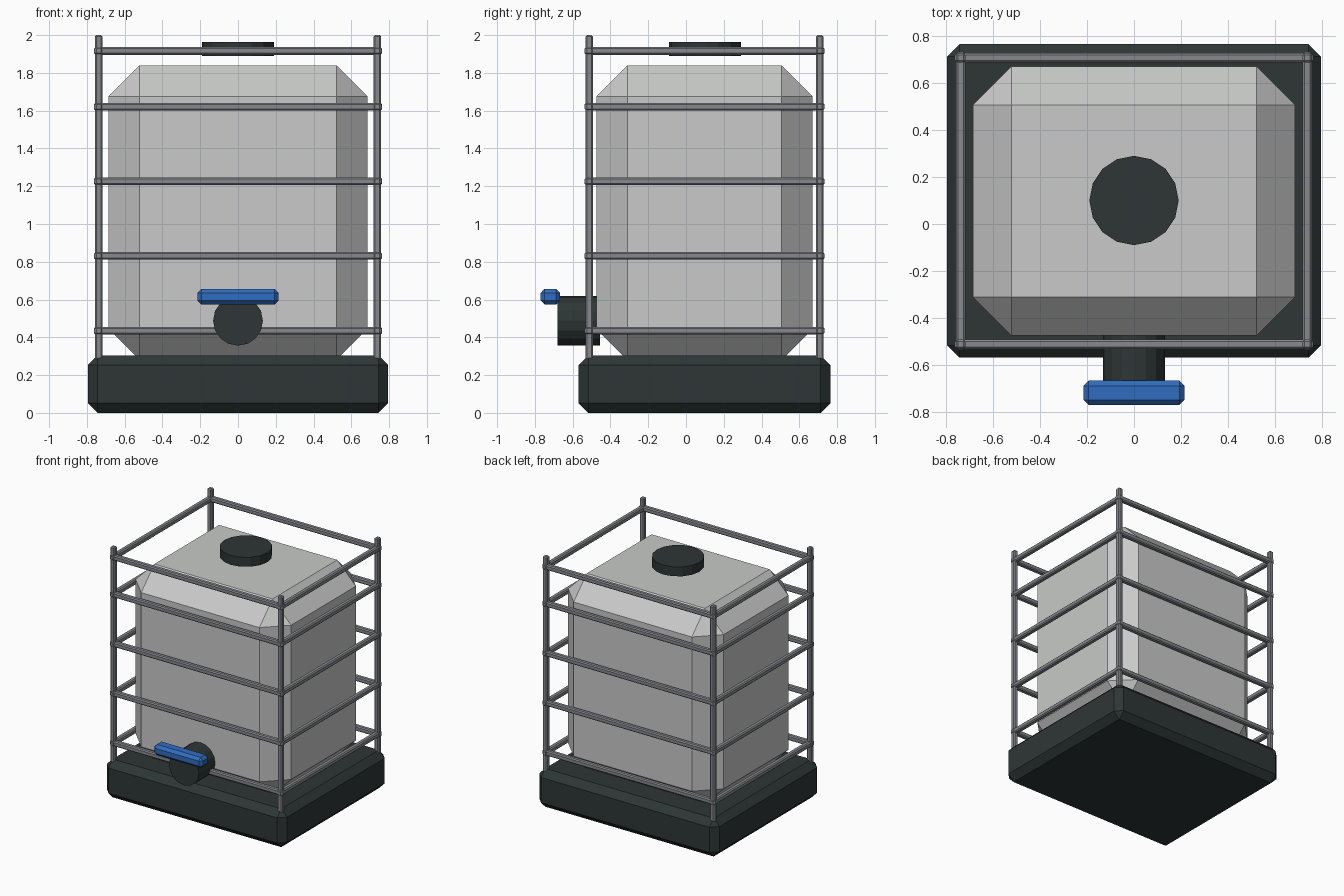
import bpy
import bmesh
from math import radians
from mathutils import Matrix

cube = bpy.data.objects.get("Cube")
if cube:
    bpy.data.objects.remove(cube, do_unlink=True)


def material(name, rgb):
    mat = bpy.data.materials.new(name)
    mat.use_nodes = True
    mat.diffuse_color = (*rgb, 1)
    mat.node_tree.nodes["Principled BSDF"].inputs["Base Color"].default_value = (*rgb, 1)
    return mat


TANK = material("pale translucent plastic", (0.58, 0.59, 0.58))
STEEL = material("galvanised steel", (0.24, 0.25, 0.27))
DARK = material("dark plastic", (0.027, 0.037, 0.036))
BLUE = material("blue plastic", (0.03, 0.15, 0.52))


def add_object(name, bm, mat):
    mesh = bpy.data.meshes.new(name)
    bm.to_mesh(mesh)
    bm.free()
    mesh.materials.append(mat)
    obj = bpy.data.objects.new(name, mesh)
    bpy.context.collection.objects.link(obj)
    return obj


def chamfered_box(name, low, high, chamfer, mat):
    size = [b - a for a, b in zip(low, high)]
    centre = [(a + b) / 2 for a, b in zip(low, high)]
    bm = bmesh.new()
    bmesh.ops.create_cube(bm, size=1, matrix=Matrix.Translation(centre) @ Matrix.Diagonal((*size, 1)))
    bmesh.ops.bevel(bm, geom=bm.edges[:], offset=chamfer, segments=1, affect='EDGES')
    return add_object(name, bm, mat)


def cylinder(name, centre, radius, depth, mat, tilt=0):
    bm = bmesh.new()
    bmesh.ops.create_cone(bm, cap_ends=True, segments=16, radius1=radius, radius2=radius, depth=depth,
                          matrix=Matrix.Translation(centre) @ Matrix.Rotation(radians(tilt), 4, 'X'))
    return add_object(name, bm, mat)


# Pallet base and tank
MID_Y = 0.098
chamfered_box("pallet_base", (-0.795, MID_Y - 0.667, 0), (0.795, MID_Y + 0.667, 0.305), 0.052, DARK)
chamfered_box("tank", (-0.686, MID_Y - 0.573, 0.28), (0.686, MID_Y + 0.573, 1.84), 0.165, TANK)

# Filler lid, outlet valve and its handle
cylinder("filler_lid", (0, 0.1, 1.926), 0.19, 0.075, DARK)
cylinder("outlet_valve", (0, -0.568, 0.488), 0.132, 0.225, DARK, tilt=90)
chamfered_box("valve_handle", (-0.215, -0.77, 0.573), (0.215, -0.667, 0.657), 0.022, BLUE)

# Cage: corner posts and horizontal rails
POST_X, POST_Y, HALF = 0.738, 0.61, 0.02
END = 0.025
for side_x, x_name in ((-1, "right"), (1, "left")):
    for side_y, y_name in ((-1, "front"), (1, "back")):
        x, y = side_x * POST_X, MID_Y + side_y * POST_Y
        chamfered_box(f"cage_post_{y_name}_{x_name}", (x - HALF, y - HALF, 0.28),
                      (x + HALF, y + HALF, 2), 0.008, STEEL)

for level, z in enumerate((0.435, 0.831, 1.226, 1.621, 1.916), 1):
    for side, x_name, y_name in ((-1, "right", "front"), (1, "left", "back")):
        y = MID_Y + side * POST_Y
        chamfered_box(f"cage_rail_{y_name}_{level}", (-POST_X - END, y - HALF, z - HALF),
                      (POST_X + END, y + HALF, z + HALF), 0.008, STEEL)
        x = side * POST_X
        chamfered_box(f"cage_rail_{x_name}_{level}", (x - HALF, MID_Y - POST_Y - END, z - HALF),
                      (x + HALF, MID_Y + POST_Y + END, z + HALF), 0.008, STEEL)
